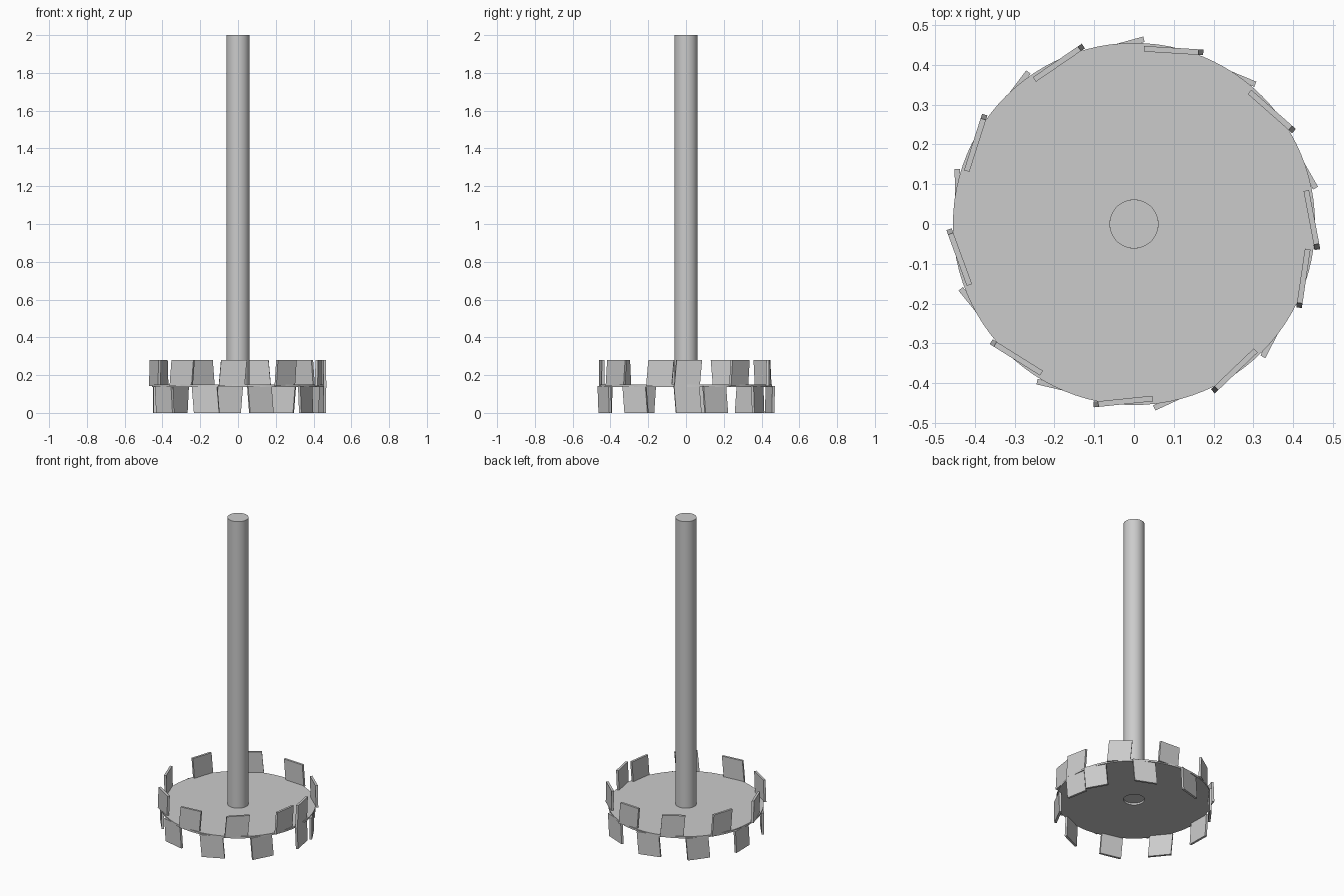
import bpy, bmesh, math
from mathutils import Matrix, Vector

cube = bpy.data.objects.get("Cube")
if cube:
    bpy.data.objects.remove(cube, do_unlink=True)

GREY = (0.6, 0.6, 0.6, 1)
metal = bpy.data.materials.new("grey metal")
metal.use_nodes = True
metal.diffuse_color = GREY
metal.node_tree.nodes["Principled BSDF"].inputs["Base Color"].default_value = GREY

DISC_BOTTOM, DISC_TOP = 0.137, 0.149
SHAFT_RADIUS = 0.0615
STEP = math.radians(-37.87)


def lathe(name, profile, sides):
    """Spin a closed (radius, height) outline around the z axis."""
    bm = bmesh.new()
    verts = [bm.verts.new((r, 0, z)) for r, z in profile]
    edges = [bm.edges.new((a, b)) for a, b in zip(verts, verts[1:] + verts[:1])]
    bmesh.ops.spin(bm, geom=verts + edges, axis=(0, 0, 1), cent=(0, 0, 0),
                   angle=math.tau, steps=sides, use_merge=True)
    bmesh.ops.remove_doubles(bm, verts=bm.verts, dist=1e-5)
    obj = add_object(name, bm)
    bpy.ops.object.select_all(action='DESELECT')
    obj.select_set(True)
    bpy.context.view_layer.objects.active = obj
    bpy.ops.object.shade_smooth_by_angle(angle=math.radians(30))


def add_object(name, bm):
    bmesh.ops.recalc_face_normals(bm, faces=bm.faces)
    mesh = bpy.data.meshes.new(name)
    bm.to_mesh(mesh)
    bm.free()
    mesh.materials.append(metal)
    obj = bpy.data.objects.new(name, mesh)
    bpy.context.collection.objects.link(obj)
    return obj


def blade_ring(name, z_root, z_tip, first_angle, radius):
    """Ten slanted plates around the rim, each swung outward at its clockwise end."""
    bm = bmesh.new()
    for i in range(10):
        place = (Matrix.Rotation(first_angle + i * STEP, 4, 'Z')
                 @ Matrix.Translation((radius, 0, 0))
                 @ Matrix.Rotation(math.radians(9.4), 4, 'Z'))
        for v in bmesh.ops.create_cube(bm, size=1)["verts"]:
            tip = v.co.z > 0
            lean = 0.006 if tip else -0.006
            v.co = place @ Vector((v.co.x * 0.014, v.co.y * 0.137 + lean,
                                   z_tip if tip else z_root))
    add_object(name, bm)


# Shaft seated on the disc, with the disc bored through beneath it
lathe("shaft", [(0, DISC_TOP), (SHAFT_RADIUS, DISC_TOP), (SHAFT_RADIUS, 2.0), (0, 2.0)], 64)
lathe("disc", [(SHAFT_RADIUS, DISC_BOTTOM), (0.455, DISC_BOTTOM),
               (0.455, DISC_TOP), (SHAFT_RADIUS, DISC_TOP)], 96)

# Blades above and below the rim
blade_ring("upper_blades", 0.143, 0.28, math.radians(-17.8), 0.447)
blade_ring("lower_blades", 0.143, 0.0, math.radians(1.1), 0.447)
